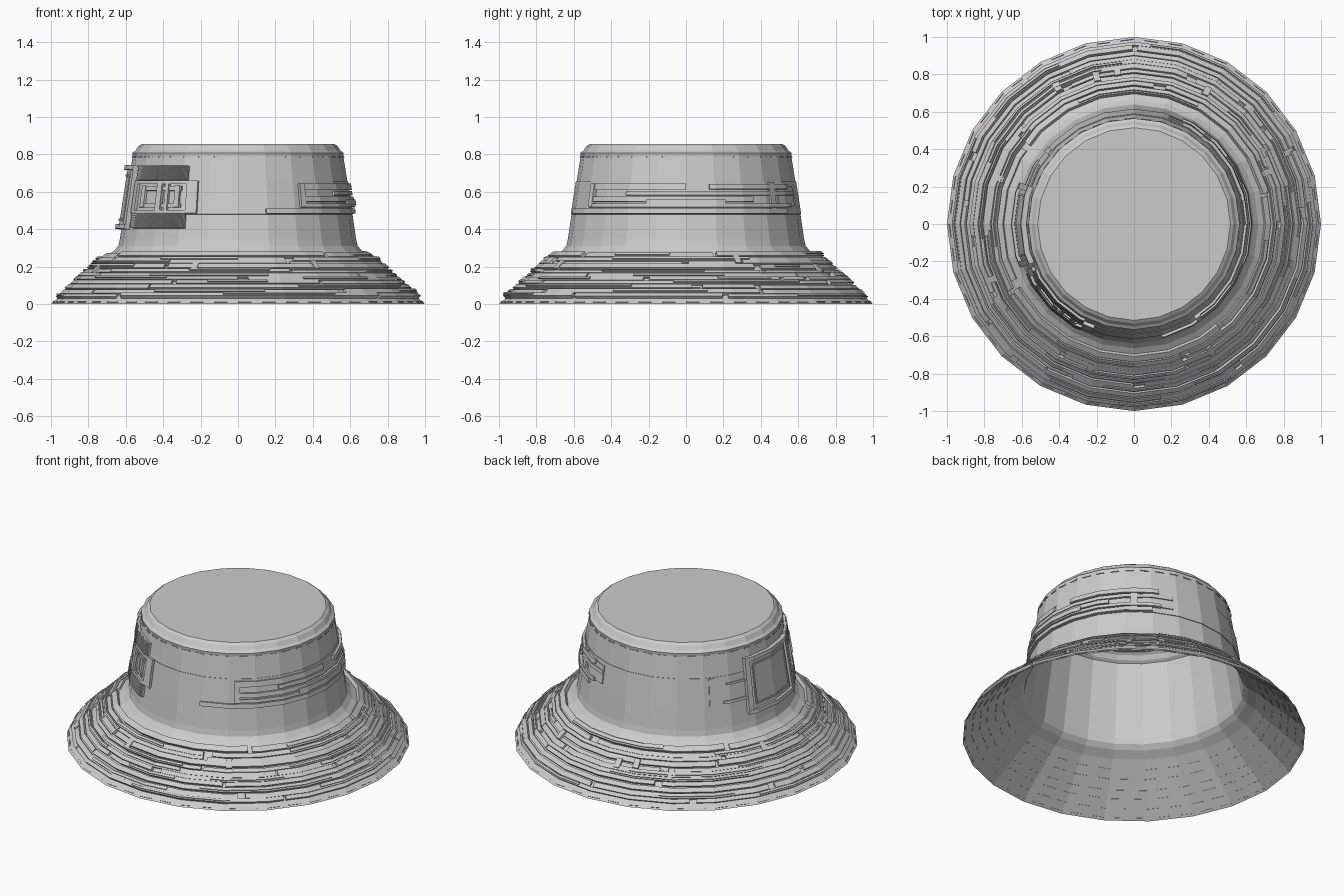
import bpy, bmesh, math, random

random.seed(7)
N = 24
STEP = math.tau / N
# hat outline (radius, height) from brim edge to the flat crown top
PROFILE = [(1.0, 0.0), (0.905, 0.083), (0.80, 0.175), (0.715, 0.25), (0.665, 0.283), (0.64, 0.31),
           (0.632, 0.345), (0.612, 0.48), (0.585, 0.655), (0.563, 0.79), (0.565, 0.808),
           (0.548, 0.82), (0.532, 0.845), (0.515, 0.857)]


def surf(z):
    """Radius and outward normal of the outline at height z."""
    for (r0, z0), (r1, z1) in zip(PROFILE, PROFILE[1:]):
        if z <= z1:
            break
    k = (z - z0) / (z1 - z0)
    l = math.hypot(r1 - r0, z1 - z0)
    return r0 + (r1 - r0) * k, (z1 - z0) / l, (r0 - r1) / l


def point(a, z, off):
    """Point on the faceted hat, lifted by off along the normal."""
    r, nr, nz = surf(z)
    r += nr * off
    r *= math.cos(STEP / 2) / math.cos(a % STEP - STEP / 2)
    return (r * math.cos(a), r * math.sin(a), z + nz * off)


def patch(bm, a0, a1, z0, z1, lo, hi):
    """Curved slab over angles a0..a1 (degrees) and heights z0..z1."""
    a0, a1 = math.radians(a0), math.radians(a1)
    first, last = math.floor(a0 / STEP) + 1, math.ceil(a1 / STEP)
    angles = [a0] + [i * STEP for i in range(first, last)
                     if a0 + 1e-4 < i * STEP < a1 - 1e-4] + [a1]
    rows = [[bm.verts.new(point(a, z, o)) for z, o in
             ((z0, lo), (z0, hi), (z1, hi), (z1, lo))] for a in angles]
    for p, q in zip(rows, rows[1:]):
        for i in range(4):
            j = (i + 1) % 4
            bm.faces.new((p[i], q[i], q[j], p[j]))
    bm.faces.new(rows[0])
    bm.faces.new(rows[-1][::-1])


def finish(bm, name, fix=True):
    if fix:
        bmesh.ops.recalc_face_normals(bm, faces=bm.faces)
    me = bpy.data.meshes.new(name)
    bm.to_mesh(me)
    bm.free()
    ob = bpy.data.objects.new(name, me)
    bpy.context.collection.objects.link(ob)
    return ob


def patches(name, specs):
    bm = bmesh.new()
    for s in specs:
        patch(bm, *s)
    return finish(bm, name)


# hat shell: revolved outline, open below, closed by the crown top
bm = bmesh.new()
rings = [[bm.verts.new((r * math.cos(i * STEP), r * math.sin(i * STEP), z)) for i in range(N)]
         for r, z in PROFILE]
for p, q in zip(rings, rings[1:]):
    for i in range(N):
        j = (i + 1) % N
        bm.faces.new((p[i], p[j], q[j], q[i]))
bm.faces.new(rings[-1])
finish(bm, "hat_shell", False)

# hat band
patches("hat_band", [(i * 15, i * 15 + 15, 0.48, 0.655, 0.0, 0.004) for i in range(N)])

# frayed strips layered round the brim
specs = []
z = 0.03
while z < 0.25:
    h = random.uniform(0.012, 0.022)
    a = random.uniform(0, 90)
    end = a + 360
    while a < end - 8:
        b = min(a + random.uniform(50, 150), end)
        lift = random.uniform(0.012, 0.024)
        specs.append((a, b - random.uniform(0.5, 4), z, z + h, 0.001, lift))
        if random.random() < 0.6:
            c = a + (b - a) * random.uniform(0.2, 0.5)
            specs.append((c, c + (b - a) * 0.4, z + h * 0.3, z + h * 0.8, lift, lift + 0.007))
        a = b
    z += h + random.uniform(0.001, 0.007)
patches("brim_strips", specs)

# short cross tabs linking brim strips
specs = []
for a in (95, 103, 118, 160, 200, 252, 300, 20, 60):
    zz = random.uniform(0.12, 0.21)
    specs.append((a, a + 2.5, zz, zz + 0.04, 0.01, 0.027))
patches("brim_tabs", specs)

# strips on the right side of the band
patches("band_strips", [
    (284, 420, 0.482, 0.508, 0.003, 0.018), (303, 425, 0.515, 0.535, 0.003, 0.022),
    (303, 396, 0.545, 0.572, 0.003, 0.02), (328, 432, 0.58, 0.603, 0.003, 0.016),
    (303, 360, 0.608, 0.642, 0.003, 0.017), (372, 424, 0.612, 0.64, 0.003, 0.02),
    (303, 306, 0.515, 0.642, 0.003, 0.024), (408, 412, 0.49, 0.65, 0.003, 0.016),
    (340, 380, 0.525, 0.555, 0.018, 0.028), (55, 72, 0.52, 0.63, 0.003, 0.01)])

# small strips at the back left of the band
patches("band_back_strips", [(138, 141, 0.485, 0.65, 0.003, 0.012),
                             (146, 164, 0.49, 0.506, 0.003, 0.014),
                             (148, 166, 0.60, 0.612, 0.003, 0.014)])

# square framed badge on the left side
L, R, B, T = 161, 200, 0.41, 0.725
patches("badge_plate", [(L, R, B, T, 0.002, 0.016)])
patches("badge_frame", [
    (L - 1, R + 1, B - 0.012, B + 0.012, 0.004, 0.034),
    (L - 1, R + 1, T - 0.012, T + 0.012, 0.004, 0.034),
    (L - 1, L + 2, B, T, 0.004, 0.03), (R - 2, R + 1, B, T, 0.004, 0.03),
    (L + 4, R - 4, B + 0.035, B + 0.045, 0.014, 0.022),
    (L + 4, R - 4, T - 0.045, T - 0.035, 0.014, 0.022),
    (L + 4, L + 5, B + 0.035, T - 0.035, 0.014, 0.022),
    (R - 5, R - 4, B + 0.035, T - 0.035, 0.014, 0.022)])

# ribbed pads above and below the buckle
specs = []
for z0, z1 in ((0.405, 0.483), (0.66, 0.737)):
    specs.append((205, 243, z0, z1, 0.001, 0.014))
    for i in range(60):
        a = 205 + i * 38 / 60
        specs.append((a, a + 0.32, z0, z1, 0.014, 0.02))
patches("ribbed_pads", specs)

# buckle between the pads
patches("buckle", [
    (203, 249, 0.483, 0.5, 0.003, 0.018), (203, 249, 0.64, 0.657, 0.003, 0.018),
    (203, 207, 0.5, 0.64, 0.003, 0.018), (243, 249, 0.483, 0.657, 0.003, 0.02),
    (212, 240, 0.515, 0.535, 0.003, 0.014), (212, 240, 0.605, 0.63, 0.003, 0.014),
    (212, 215, 0.515, 0.63, 0.003, 0.018), (225, 228, 0.5, 0.64, 0.003, 0.024),
    (230, 232, 0.5, 0.64, 0.003, 0.02), (236, 239, 0.515, 0.63, 0.003, 0.018)])

# stitching, showing on both faces of the brim and below the crown edge
specs = []
for z, n in ((0.008, 48), (0.045, 44), (0.085, 40), (0.12, 40), (0.165, 36), (0.205, 36)):
    for i in range(n):
        a = i * 360 / n
        specs.append((a, a + 200 / n, z, z + 0.004, -0.003, 0.004))
for i in range(40):
    specs.append((i * 9, i * 9 + 5, 0.783, 0.79, 0.0, 0.005))
patches("stitching", specs)
